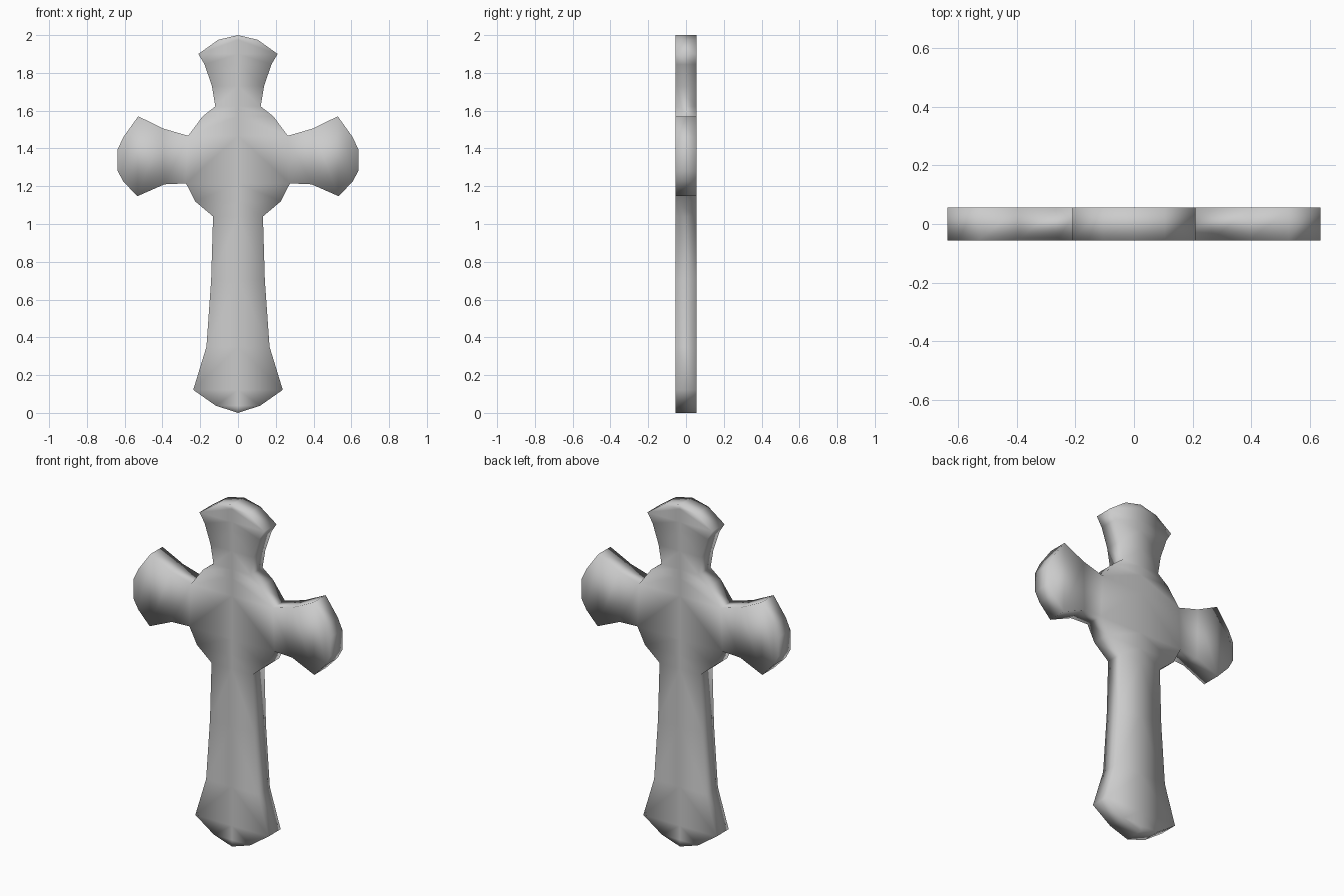
import bpy, bmesh

if "Cube" in bpy.data.objects:
    bpy.data.objects.remove(bpy.data.objects["Cube"])

# Right half of the outline (x, z): centre column rows from top to bottom
column = [(0.105, 1.975), (0.21, 1.90), (0.177, 1.845), (0.138, 1.73), (0.12, 1.623),
          (0.187, 1.57), (0.264, 1.467), (0.275, 1.215), (0.227, 1.12), (0.132, 1.04),
          (0.142, 0.705), (0.167, 0.35), (0.237, 0.122), (0.117, 0.038)]
# Side arm: (upper point, lower point) pairs going outwards
arm = [((0.395, 1.505), (0.39, 1.21)), ((0.528, 1.57), (0.533, 1.147)),
       ((0.607, 1.46), (0.607, 1.225)), ((0.637, 1.395), (0.637, 1.28))]
HUB_TOP, HUB_BOTTOM = 6, 7      # column rows where the arm joins

bm = bmesh.new()


def vert(x, z):
    return bm.verts.new((x, 0, z))


# Centre column with pointed ends
outer = [vert(*p) for p in column]
inner = [vert(0, z) for _, z in column]
bm.faces.new((inner[0], outer[0], vert(0, 2.0)))
for i in range(len(column) - 1):
    bm.faces.new((inner[i], inner[i + 1], outer[i + 1], outer[i]))
bm.faces.new((vert(0, 0.0), outer[-1], inner[-1]))

# Flared arm
up, low = outer[HUB_TOP], outer[HUB_BOTTOM]
for a, b in arm:
    next_up, next_low = vert(*a), vert(*b)
    bm.faces.new((up, low, next_low, next_up))
    up, low = next_up, next_low

bmesh.ops.recalc_face_normals(bm, faces=bm.faces)
mesh = bpy.data.meshes.new("cross")
bm.to_mesh(mesh)
bm.free()
for poly in mesh.polygons:
    poly.use_smooth = True
cross = bpy.data.objects.new("cross", mesh)
bpy.context.collection.objects.link(cross)

# Mirror to the left half, then thicken into a flat plate
mirror = cross.modifiers.new("mirror", 'MIRROR')
mirror.use_axis = (True, False, False)
mirror.use_clip = True
solid = cross.modifiers.new("thickness", 'SOLIDIFY')
solid.thickness = 0.112
solid.offset = 0
